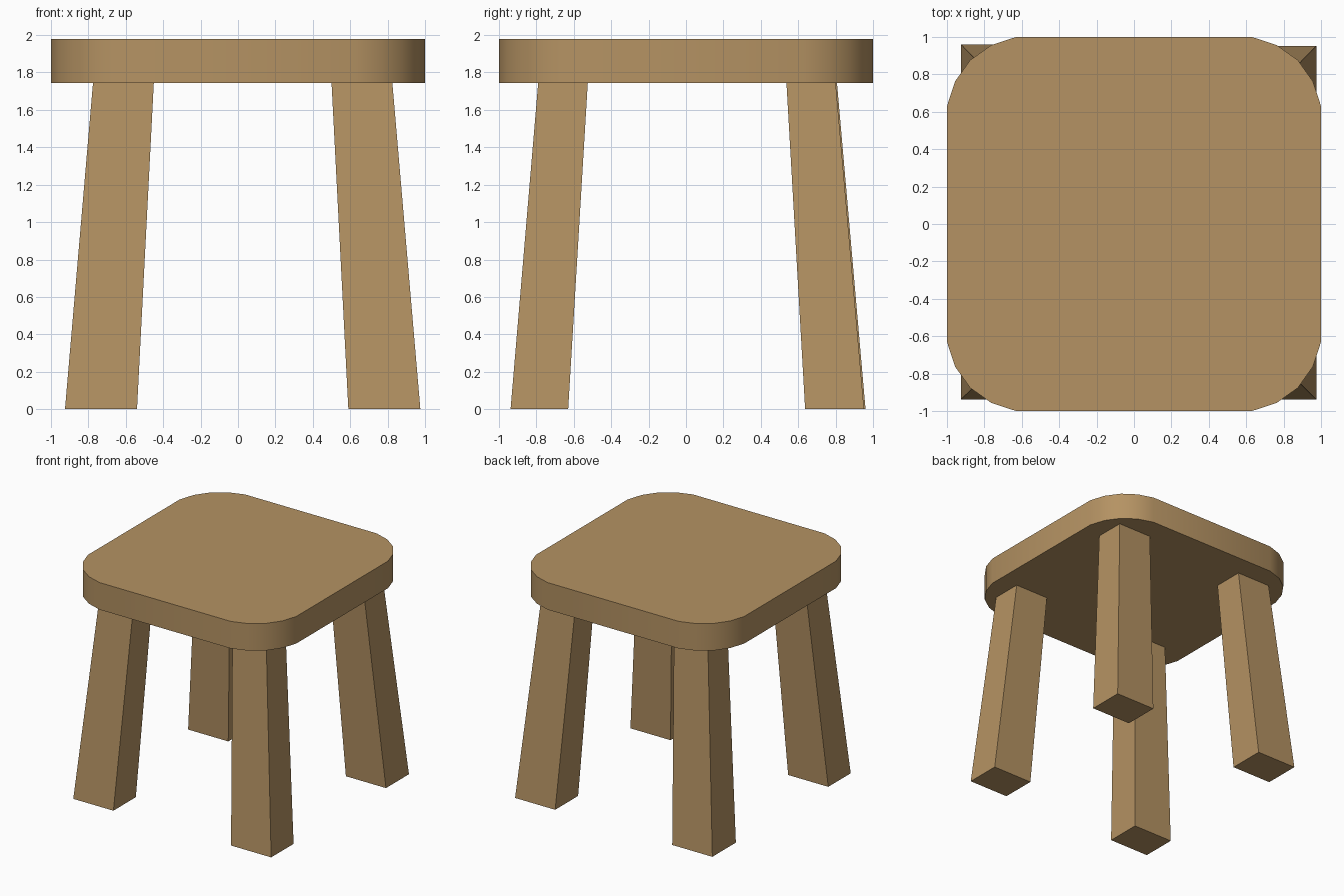
import bpy
import bmesh
import math

if "Cube" in bpy.data.objects:
    bpy.data.objects.remove(bpy.data.objects["Cube"])

wood = bpy.data.materials.new("warm wood")
wood.diffuse_color = (0.46, 0.29, 0.125, 1)
wood.use_nodes = True
wood.node_tree.nodes["Principled BSDF"].inputs["Base Color"].default_value = wood.diffuse_color

SEAT_BOTTOM, SEAT_TOP = 1.745, 1.98


def loft(name, lower, upper, z0, z1):
    """Closed solid between two matching outlines (counter-clockwise)."""
    bm = bmesh.new()
    a = [bm.verts.new((x, y, z0)) for x, y in lower]
    b = [bm.verts.new((x, y, z1)) for x, y in upper]
    n = len(a)
    bm.faces.new(a[::-1])
    bm.faces.new(b)
    for i in range(n):
        j = (i + 1) % n
        bm.faces.new((a[i], a[j], b[j], b[i]))
    mesh = bpy.data.meshes.new(name)
    bm.to_mesh(mesh)
    bm.free()
    mesh.materials.append(wood)
    obj = bpy.data.objects.new(name, mesh)
    bpy.context.collection.objects.link(obj)
    return obj


def rect(x0, x1, y0, y1):
    return [(x0, y0), (x1, y0), (x1, y1), (x0, y1)]


# Seat: square slab with four-segment rounded corners
corner = [(1, 0.63), (0.957, 0.762), (0.876, 0.876), (0.762, 0.957), (0.63, 1)]
outline = []
for k in range(4):
    c, s = round(math.cos(k * math.pi / 2)), round(math.sin(k * math.pi / 2))
    outline += [(c * x - s * y, s * x + c * y) for x, y in corner]
seat = loft("seat", outline, outline, SEAT_BOTTOM, SEAT_TOP)
bpy.context.view_layer.objects.active = seat
seat.select_set(True)
bpy.ops.object.shade_smooth_by_angle(angle=math.radians(35))

# Legs: splayed and tapering, (bottom range, top range) along each axis
left = ((-0.925, -0.54), (-0.775, -0.45))
right = ((0.59, 0.975), (0.50, 0.825))
front = ((-0.938, -0.63), (-0.79, -0.525))
back_left = ((0.637, 0.96), (0.537, 0.807))
back_right = ((0.637, 0.952), (0.537, 0.80))
legs = {
    "front_left_leg": (left, front),
    "front_right_leg": (right, front),
    "back_left_leg": (left, back_left),
    "back_right_leg": (right, back_right),
}
for name, (xs, ys) in legs.items():
    loft(name, rect(*xs[0], *ys[0]), rect(*xs[1], *ys[1]), 0, SEAT_BOTTOM + 0.002)
